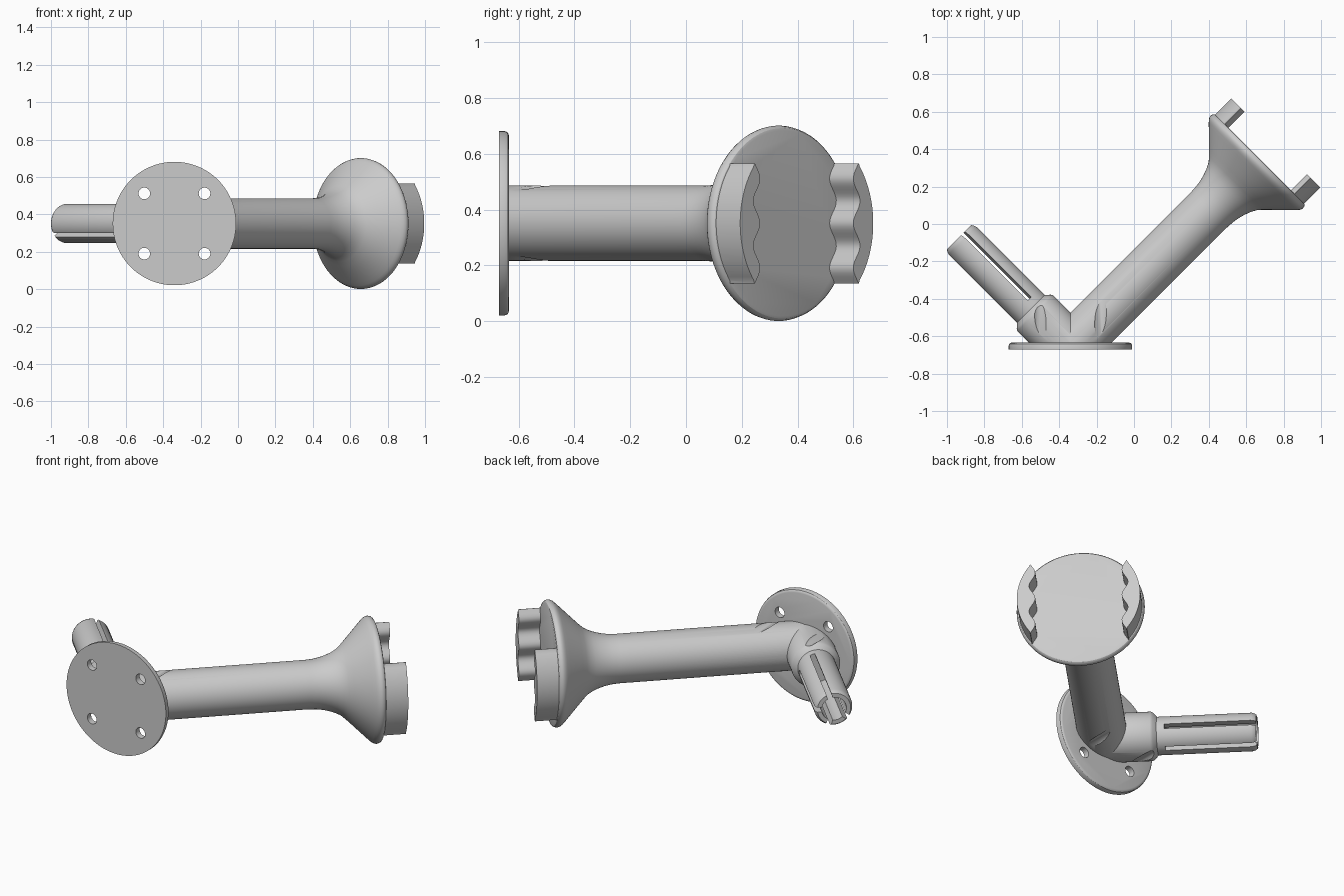
import bpy, bmesh, math
from mathutils import Matrix, Vector

if "Cube" in bpy.data.objects:
    bpy.data.objects.remove(bpy.data.objects["Cube"])

grey = bpy.data.materials.new("light_grey")
grey.diffuse_color = (0.6, 0.6, 0.6, 1)
grey.use_nodes = True
grey.node_tree.nodes["Principled BSDF"].inputs["Base Color"].default_value = grey.diffuse_color

ORIGIN = Vector((-0.34, -0.665, 0.351))
Q = math.sqrt(0.5)


def frame(x, z, origin=ORIGIN):
    """Matrix whose local z runs along an arm."""
    x, z = Vector(x), Vector(z)
    m = Matrix((x, z.cross(x), z)).transposed().to_4x4()
    m.translation = origin
    return m


LONG = frame((Q, -Q, 0), (Q, Q, 0))
SHORT = frame((-Q, -Q, 0), (-Q, Q, 0))
WALL = frame((1, 0, 0), (0, 1, 0), Vector((-0.34, 0, 0.351)))


def finish(name, bm, matrix):
    bm.transform(matrix)
    bmesh.ops.recalc_face_normals(bm, faces=bm.faces[:])
    me = bpy.data.meshes.new(name)
    bm.to_mesh(me)
    bm.free()
    me.materials.append(grey)
    ob = bpy.data.objects.new(name, me)
    bpy.context.collection.objects.link(ob)
    return ob


def lathe(name, profile, matrix, n=96):
    """Turn (radius, height) points about local z, capped at both ends."""
    bm = bmesh.new()
    rings = [[bm.verts.new((r * math.cos(2 * math.pi * i / n),
                            r * math.sin(2 * math.pi * i / n), h))
              for i in range(n)] for r, h in profile]
    for a, b in zip(rings, rings[1:]):
        for i in range(n):
            j = (i + 1) % n
            bm.faces.new((a[i], a[j], b[j], b[i]))
    bm.faces.new(rings[0])
    bm.faces.new(rings[-1])
    return finish(name, bm, matrix)


def box(name, lo, hi, matrix):
    bm = bmesh.new()
    bmesh.ops.create_cube(bm, size=1)
    lo, hi = Vector(lo), Vector(hi)
    for v in bm.verts:
        v.co = Vector([a + (c + 0.5) * (b - a) for a, b, c in zip(lo, hi, v.co)])
    return finish(name, bm, matrix)


def prism(name, points, h0, h1, matrix):
    bm = bmesh.new()
    f = bm.faces.new([bm.verts.new((x, y, h0)) for x, y in points])
    ext = bmesh.ops.extrude_face_region(bm, geom=[f])["geom"]
    bmesh.ops.translate(bm, vec=(0, 0, h1 - h0),
                        verts=[g for g in ext if isinstance(g, bmesh.types.BMVert)])
    return finish(name, bm, matrix)


def boolean(target, other, operation):
    mod = target.modifiers.new("cut", 'BOOLEAN')
    mod.operation = operation
    mod.solver = 'EXACT'
    mod.object = other
    bpy.context.view_layer.objects.active = target
    bpy.ops.object.modifier_apply(modifier=mod.name)
    bpy.data.objects.remove(other)


# Long arm flaring into the round head
flare = [(0.135, -0.1), (0.135, 1.05), (0.138, 1.095), (0.144, 1.13), (0.153, 1.163),
         (0.165, 1.195), (0.182, 1.227), (0.202, 1.25), (0.228, 1.276), (0.315, 1.361),
         (0.333, 1.379), (0.342, 1.389), (0.348, 1.4), (0.35, 1.41), (0.347, 1.422),
         (0.341, 1.429), (0.332, 1.432)]
bracket = lathe("wall_bracket", flare, LONG)

# Short spigot: hollow, split by five slots
spigot = lathe("spigot", [(0.1348, -0.1), (0.1348, 0.265), (0.128, 0.278), (0.105, 0.298),
                          (0.105, 0.815), (0.1, 0.83), (0.092, 0.841)], SHORT)
boolean(spigot, lathe("bore", [(0.068, 0.34), (0.068, 0.9)], SHORT, 48), 'DIFFERENCE')
for k in range(5):
    turn = SHORT @ Matrix.Rotation(math.radians(36 + 72 * k), 4, 'Z')
    boolean(spigot, box("slot", (0.04, -0.014, 0.342), (0.14, 0.014, 0.9), turn), 'DIFFERENCE')
boolean(bracket, spigot, 'UNION')

# Trim the arms flush with the wall plate
boolean(bracket, box("trim", (-1, -1, -1), (1, 1, -0.65), WALL), 'DIFFERENCE')

# Screw clearance pockets in the arms
corners = [(a, b) for a in (-0.161, 0.161) for b in (-0.161, 0.161)]
for a, b in corners:
    at = WALL @ Matrix.Translation((a, b, 0))
    boolean(bracket, lathe("pocket", [(0.041, -0.7), (0.041, -0.36)], at, 32), 'DIFFERENCE')

# Round wall plate with four screw holes
plate = lathe("wall_plate", [(0.33, -0.67), (0.33, -0.65), (0.327, -0.641),
                             (0.321, -0.636), (0.313, -0.634)], WALL)
for a, b in corners:
    at = WALL @ Matrix.Translation((a, b, 0))
    boolean(plate, lathe("hole", [(0.031, -0.7), (0.031, -0.6)], at, 32), 'DIFFERENCE')
boolean(bracket, plate, 'UNION')

# Two gripping jaws: round outside, wavy inside
N = 36
zs = [-0.215 + 0.43 * i / N for i in range(N + 1)]
for side in (1, -1):
    wave = [(side * (0.253 - 0.017 * math.cos(2 * math.pi * z / 0.16)), z) for z in zs]
    arc = [(side * max(math.sqrt(0.337 ** 2 - z * z), abs(w[0]) + 0.002), z)
           for z, w in zip(zs, wave)]
    boolean(bracket, prism("jaw", wave + arc[::-1], 1.415, 1.552, LONG), 'UNION')

# Smooth shading with crisp edges
bpy.ops.object.select_all(action='DESELECT')
bracket.select_set(True)
bpy.context.view_layer.objects.active = bracket
bpy.ops.object.shade_smooth_by_angle(angle=math.radians(30))
